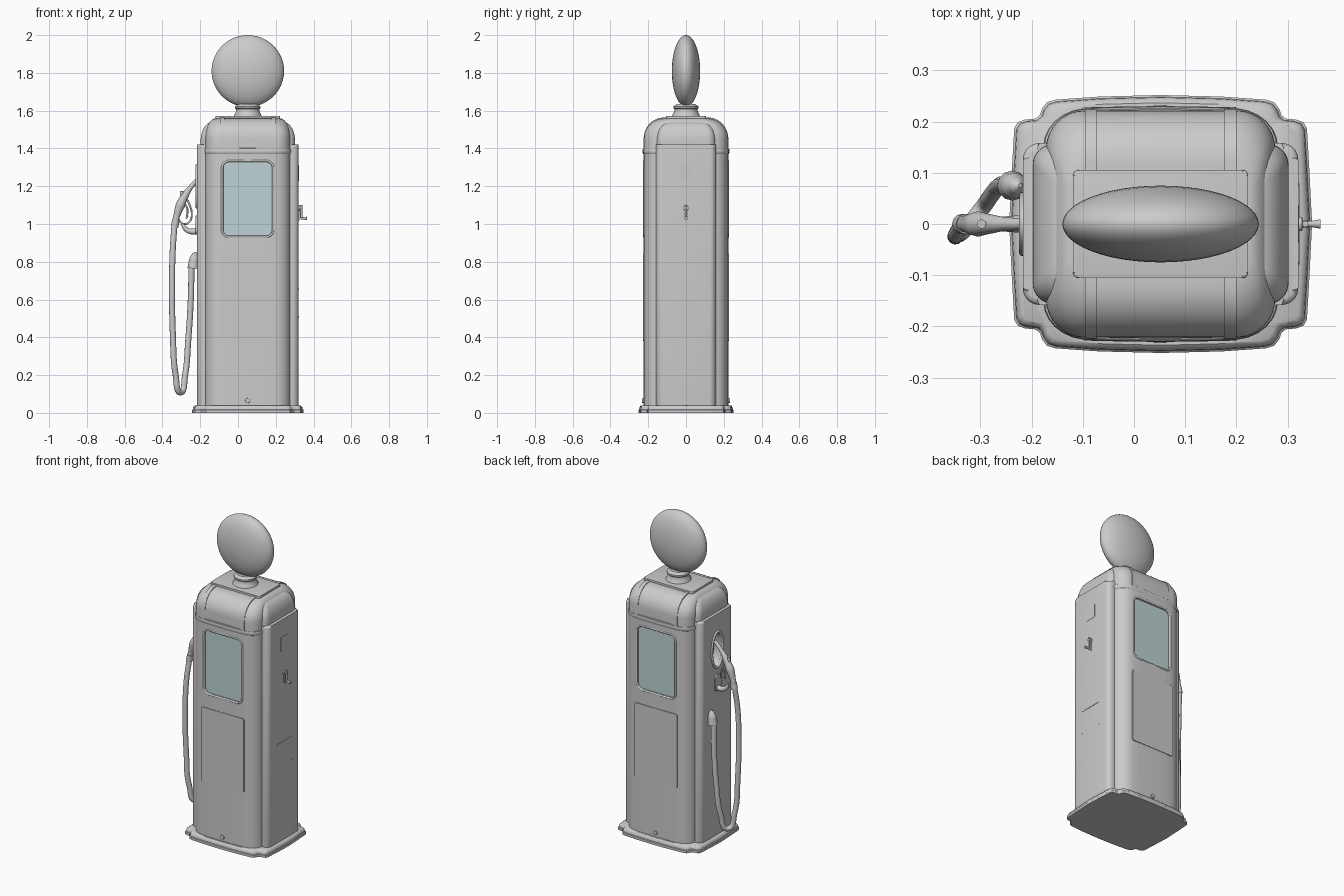
import bpy, bmesh
from math import sin, cos, pi, radians

if "Cube" in bpy.data.objects:
    bpy.data.objects.remove(bpy.data.objects["Cube"])

CX = 0.052  # cabinet centre in x


def loft(name, rings, bevel=0):
    bm = bmesh.new()
    loops = [[bm.verts.new(p) for p in r] for r in rings]
    n = len(loops[0])
    for a, b in zip(loops, loops[1:]):
        for i in range(n):
            bm.faces.new((a[i], a[(i + 1) % n], b[(i + 1) % n], b[i]))
    caps = [bm.faces.new(loops[0]), bm.faces.new(loops[-1])]
    if bevel:
        bmesh.ops.bevel(bm, geom=[e for f in caps for e in f.edges], offset=bevel,
                        segments=3, profile=0.5, affect='EDGES', clamp_overlap=True)
    bmesh.ops.recalc_face_normals(bm, faces=bm.faces)
    me = bpy.data.meshes.new(name)
    bm.to_mesh(me)
    bm.free()
    ob = bpy.data.objects.new(name, me)
    bpy.context.collection.objects.link(ob)
    return ob


def place(pts, axis, w):
    if axis == 'x':
        return [(w, u, v) for u, v in pts]
    if axis == 'y':
        return [(u, w, v) for u, v in pts]
    return [(u, v, w) for u, v in pts]


def prism(name, pts, axis, a, b, bevel=0):
    return loft(name, [place(pts, axis, a), place(pts, axis, b)], bevel)


def rrect(cx, cy, hx, hy, r, n=8):
    out = []
    for k, (sx, sy) in enumerate(((1, 1), (-1, 1), (-1, -1), (1, -1))):
        for i in range(n + 1):
            t = (k + i / n) * pi / 2
            out.append((cx + sx * (hx - r) + r * cos(t), cy + sy * (hy - r) + r * sin(t)))
    return out


def ellipse(cx, cy, a, b, n=32):
    return [(cx + a * cos(2 * pi * i / n), cy + b * sin(2 * pi * i / n)) for i in range(n)]


def mirror4(q, s=1.0):
    # q runs from the y axis to the x axis
    h = q + [(x, -y) for x, y in q[-2::-1]]
    full = h + [(-x, y) for x, y in h[-2:0:-1]]
    return [(CX + x * s, y * s) for x, y in full]


def tube(name, pts, r, radii=None, cyclic=False):
    cu = bpy.data.curves.new(name, 'CURVE')
    cu.dimensions = '3D'
    cu.bevel_depth = r
    cu.bevel_resolution = 4
    cu.use_fill_caps = True
    cu.resolution_u = 1 if cyclic else 10
    sp = cu.splines.new('BEZIER')
    sp.bezier_points.add(len(pts) - 1)
    for i, (bp, p) in enumerate(zip(sp.bezier_points, pts)):
        bp.co = p
        bp.handle_left_type = bp.handle_right_type = 'VECTOR' if cyclic else 'AUTO'
        bp.radius = radii[i] if radii else 1
    sp.use_cyclic_u = cyclic
    ob = bpy.data.objects.new(name, cu)
    bpy.context.collection.objects.link(ob)
    bpy.ops.object.select_all(action='DESELECT')
    ob.select_set(True)
    bpy.context.view_layer.objects.active = ob
    bpy.ops.object.convert(target='MESH')
    return bpy.context.view_layer.objects.active


def cut(ob, cutter):
    m = ob.modifiers.new('cut', 'BOOLEAN')
    m.operation = 'DIFFERENCE'
    m.solver = 'EXACT'
    m.object = cutter
    bpy.context.view_layer.objects.active = ob
    bpy.ops.object.modifier_apply(modifier='cut')


# Stepped base with notched corners
base_q = [(0, .252), (.12, .249), (.205, .243), (.222, .238), (.232, .225), (.236, .213),
          (.244, .206), (.265, .204), (.279, .199), (.286, .187), (.291, .1), (.296, 0)]
loft('base', [place(mirror4(base_q, s), 'z', z) for z, s in
              ((0, 1), (.015, 1), (.018, .985), (.028, .98), (.035, .965), (.04, .94))])

# Cabinet block with rounded corners
body_q = [(0, .226), (.1, .2245), (.145, .222), (.168, .2175), (.187, .209), (.203, .197),
          (.215, .182), (.222, .166), (.225, .148), (.226, 0)]
body = prism('cabinet', mirror4(body_q), 'z', .03, 1.4)
loft('top_trim', [place(mirror4(body_q, s), 'z', z) for z, s in
                  ((1.368, .99), (1.374, 1.012), (1.385, 1.02), (1.396, 1.012), (1.402, .98))])

# Raised side panels with rounded edges
sides = {}
for s, nm in ((-1, 'left'), (1, 'right')):
    sides[s] = prism(nm + '_side_panel', rrect(CX + s * .2, 0, .069, .158, .032), 'z',
                     .03, 1.422, .012)

# Rounded roof: front-to-back barrel and narrower side lobes
arc = [radians(a) for a in range(0, 91, 9)]


def roof(name, hx, hy, dx, dy, r, z0, dz):
    rings = [place(rrect(CX, 0, hx, hy, r), 'z', 1.39)]
    rings += [place(rrect(CX, 0, hx - dx * (1 - cos(t)), hy - dy * (1 - cos(t)), r), 'z',
                    z0 + dz * sin(t)) for t in arc]
    return loft(name, rings)


roof('roof_barrel', .224, .222, .054, .105, .075, 1.45, .11)
roof('roof_side_lobes', .25, .156, .062, .05, .04, 1.44, .1)
half = [(.225, 1.395)] + [(.2245 - .105 * (1 - cos(t)), 1.45 + .1135 * sin(t)) for t in arc]
arch = half + [(-y, z) for y, z in half[::-1]]
for s, nm in ((-1, 'left'), (1, 'right')):
    prism(nm + '_roof_band', arch, 'x', CX + s * .136 - .012, CX + s * .136 + .012)

# Cap plate, neck and globe
prism('cap_plate', rrect(CX, 0, .171, .106, .012), 'z', 1.55, 1.572, .004)
loft('globe_neck', [place(ellipse(CX, 0, r, r), 'z', z) for r, z in
                    ((.075, 1.565), (.072, 1.577), (.066, 1.586), (.062, 1.6), (.062, 1.608),
                     (.067, 1.613), (.067, 1.622), (.05, 1.634))])
bpy.ops.mesh.primitive_uv_sphere_add(segments=48, ring_count=24, radius=1, location=(CX, 0, 1.81))
globe = bpy.context.object
globe.name = 'globe'
globe.scale = (.192, .075, .19)

# Windows, lower doors and lock buttons on front and back
glass = bpy.data.materials.new('glass')
glass.diffuse_color = (.52, .65, .67, 1)
glass.use_nodes = True
glass.node_tree.nodes["Principled BSDF"].inputs["Base Color"].default_value = glass.diffuse_color
for s, nm in ((-1, 'front'), (1, 'back')):
    opening = rrect(.051, 1.133, .132, .198, .035)
    cutter = prism('cutter', opening, 'y', s * .205, s * .3)
    cut(body, cutter)
    bpy.data.objects.remove(cutter)
    pane = prism(nm + '_window', rrect(.051, 1.133, .131, .197, .034), 'y', s * .2, s * .21)
    pane.data.materials.append(glass)
    tube(nm + '_window_rim', place(rrect(.051, 1.133, .135, .201, .038), 'y', s * .221), .006,
         cyclic=True)
    prism(nm + '_door', rrect(.051, .613, .148, .232, .012), 'y', s * .21, s * .2285)
    prism(nm + '_lock', ellipse(.051, .065, .013, .013, 20), 'y', s * .22, s * .233, .003)

# Nozzle recess on the left side
cutter = prism('cutter', ellipse(0, 1.2, .05, .105), 'x', -.16, -.3)
cut(body, cutter)
cut(sides[-1], cutter)
bpy.data.objects.remove(cutter)
tube('recess_rim', place(ellipse(0, 1.2, .055, .111), 'x', -.217), .008, cyclic=True)

# Nozzle with lever, guard and cradle
tube('nozzle_body', [(-.338, 0, .985), (-.325, 0, 1.04), (-.305, 0, 1.1), (-.28, 0, 1.15),
                     (-.25, 0, 1.195), (-.2, 0, 1.25)], .02, [.8, .85, 1.25, .95, .65, .5])
tube('nozzle_collar', [(-.336, 0, .985), (-.328, 0, 1.022)], .02)
tube('nozzle_valve_cap', [(-.298, 0, 1.12), (-.298, 0, 1.175)], .009)
tube('trigger_guard', [(-.322, 0, 1.03), (-.285, 0, 1.0), (-.255, 0, 1.015), (-.245, 0, 1.06),
                       (-.258, 0, 1.105), (-.275, 0, 1.14)], .005)
tube('trigger', [(-.29, 0, 1.12), (-.268, 0, 1.08), (-.272, 0, 1.03)], .005)
tube('nozzle_cradle', [(-.205, 0, .965), (-.245, 0, .96), (-.275, 0, .972), (-.295, 0, 1.0)],
     .014, [1.3, 1.1, .9, .6])
prism('cradle_plate', rrect(0, .995, .03, .05, .02), 'x', -.2, -.225, .004)

# Hose with bullet-shaped wall hood
tube('hose_hood', [(-.222, .075, .85), (-.228, .075, .838), (-.233, .075, .815),
                   (-.238, .075, .765)], .028, [.15, .55, .88, 1.05])
tube('hose', [(-.246, .075, .79), (-.25, .078, .6), (-.263, .075, .39), (-.28, .055, .2),
              (-.305, .02, .108), (-.33, -.01, .2), (-.345, -.02, .42), (-.349, -.024, .65),
              (-.346, -.018, .85), (-.336, 0, 1.0)], .016)

# Crank, small cover, seam strip and screws on the right side
XR = CX + .269
prism('crank_plate', rrect(0, 1.05, .006, .032, .005), 'x', XR - .01, XR + .004)
prism('crank_boss', ellipse(0, 1.085, .014, .014, 20), 'x', XR - .01, XR + .008, .002)
tube('crank_shaft', [(XR, 0, 1.085), (.34, 0, 1.085)], .007)
tube('crank_arm', [(.335, 0, 1.1), (.335, 0, 1.028)], .006)
tube('crank_handle', [(.333, 0, 1.03), (.348, 0, 1.03), (.364, 0, 1.03)], .009, [.7, .7, 1])
prism('side_cover', rrect(0, 1.27, .037, .043, .003, 2), 'x', XR - .01, XR + .0015)
prism('side_seam', rrect(0, .655, .075, .003, .002, 2), 'x', XR - .01, XR + .002)
for y in (-.075, .075):
    prism('side_screw', ellipse(y, .51, .004, .004, 10), 'x', XR - .01, XR + .002)

# Smooth shading with crisp edges
for ob in bpy.context.scene.objects:
    ob.select_set(ob.type == 'MESH')
bpy.context.view_layer.objects.active = body
bpy.ops.object.shade_smooth_by_angle(angle=radians(35))
